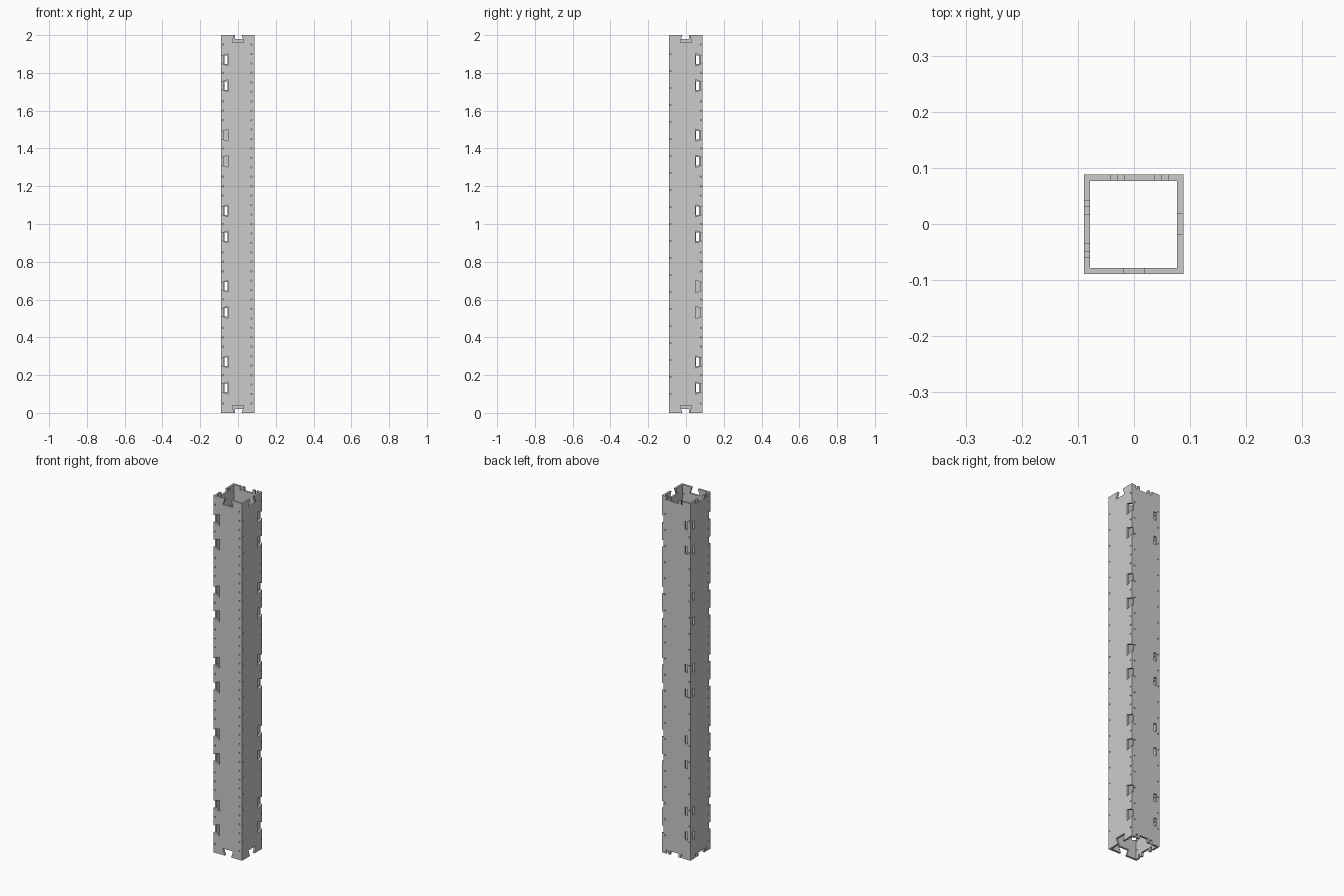
import bpy, math
from mathutils import Matrix

if "Cube" in bpy.data.objects:
    bpy.data.objects.remove(bpy.data.objects["Cube"])

LO, HI, T, H = -0.089, 0.088, 0.011, 2.0
PAIRS = [0.2, 0.6, 1.0, 1.4, 1.8]
SLOTS = [c + d for c in PAIRS for d in (-0.068, 0.07)]


def dovetail(c):
    """Undercut notch as (position along edge, depth)."""
    return [(c - 0.019, 0), (c - 0.032, 0.037), (c + 0.032, 0.037), (c + 0.019, 0)]


def fingers(c):
    """Castellated edge, symmetric about c."""
    pts = []
    for a, b in ((-0.051, -0.040), (-0.026, 0.026), (0.040, 0.051)):
        pts += [(c + a, 0), (c + a, 0.02), (c + b, 0.02), (c + b, 0)]
    return pts


def circle(u, v, r=0.0038, n=8):
    return [(u + r * math.cos(2 * math.pi * i / n), v + r * math.sin(2 * math.pi * i / n))
            for i in range(n)]


def rect(u, v, w, h):
    return [(u - w / 2, v - h / 2), (u + w / 2, v - h / 2),
            (u + w / 2, v + h / 2), (u - w / 2, v + h / 2)]


def outline(u0, u1, ends, left=(), right=()):
    """Panel outline with notched ends and dovetails along the side edges."""
    pts = [(u0, 0)] + list(ends) + [(u1, 0)]
    for z in sorted(right):
        pts += [(u1 - d, v) for v, d in dovetail(z)]
    pts += [(u1, H)] + [(u, H - d) for u, d in reversed(ends)] + [(u0, H)]
    for z in sorted(left, reverse=True):
        pts += [(u0 + d, v) for v, d in reversed(dovetail(z))]
    return pts


def column(u, step, start, avoid=()):
    """Column of screw holes, leaving the slots clear."""
    n = int((H - 2 * start) / step + 0.001)
    zs = [start + i * step for i in range(n + 1)]
    return [circle(u, z) for z in zs if all(abs(z - s) > 0.038 for s in avoid)]


def panel(name, loops, axis, pos):
    cu = bpy.data.curves.new(name, 'CURVE')
    cu.dimensions = '2D'
    cu.fill_mode = 'BOTH'
    cu.extrude = T / 2
    for loop in loops:
        sp = cu.splines.new('POLY')
        sp.points.add(len(loop) - 1)
        for p, (u, v) in zip(sp.points, loop):
            p.co = (u, v, 0, 1)
        sp.use_cyclic_u = True
    tmp = bpy.data.objects.new(name + "_profile", cu)
    bpy.context.collection.objects.link(tmp)
    bpy.context.view_layer.update()
    dg = bpy.context.evaluated_depsgraph_get()
    me = bpy.data.meshes.new_from_object(tmp.evaluated_get(dg))
    bpy.data.objects.remove(tmp)
    if axis == 'y':
        m = Matrix(((1, 0, 0, 0), (0, 0, -1, pos), (0, 1, 0, 0), (0, 0, 0, 1)))
    else:
        m = Matrix(((0, 0, 1, pos), (1, 0, 0, 0), (0, 1, 0, 0), (0, 0, 0, 1)))
    me.transform(m)
    for p in me.polygons:
        p.use_smooth = False
    ob = bpy.data.objects.new(name, me)
    bpy.context.collection.objects.link(ob)


# front wall: dovetail notches along its left edge and both ends
panel("front_wall",
      [outline(LO, HI - T, dovetail(0), left=SLOTS)]
      + column(-0.080, 0.05, 0.05, SLOTS) + column(0.071, 0.05, 0.05),
      'y', LO + T / 2)

# right wall: dovetail notches along its back edge and both ends
panel("right_wall",
      [outline(LO, HI, dovetail(0), right=SLOTS)]
      + column(-0.082, 0.09, 0.1) + column(0.079, 0.05, 0.05, SLOTS),
      'x', HI - T / 2)

# back and left walls: through slots, one pair left out on each
back_slots = [s for s in SLOTS if abs(s - 1.4) > 0.1]
left_slots = [s for s in SLOTS if abs(s - 0.6) > 0.1]
panel("back_wall",
      [outline(LO, HI - T, fingers(0.010))]
      + [rect(-0.063, s, 0.016, 0.045) for s in back_slots]
      + column(0.069, 0.09, 0.1) + column(-0.082, 0.09, 0.1),
      'y', HI - T / 2)
panel("left_wall",
      [outline(LO + T, HI - T, fingers(-0.009))]
      + [rect(0.062, s, 0.016, 0.045) for s in left_slots]
      + column(-0.071, 0.05, 0.05),
      'x', LO + T / 2)
